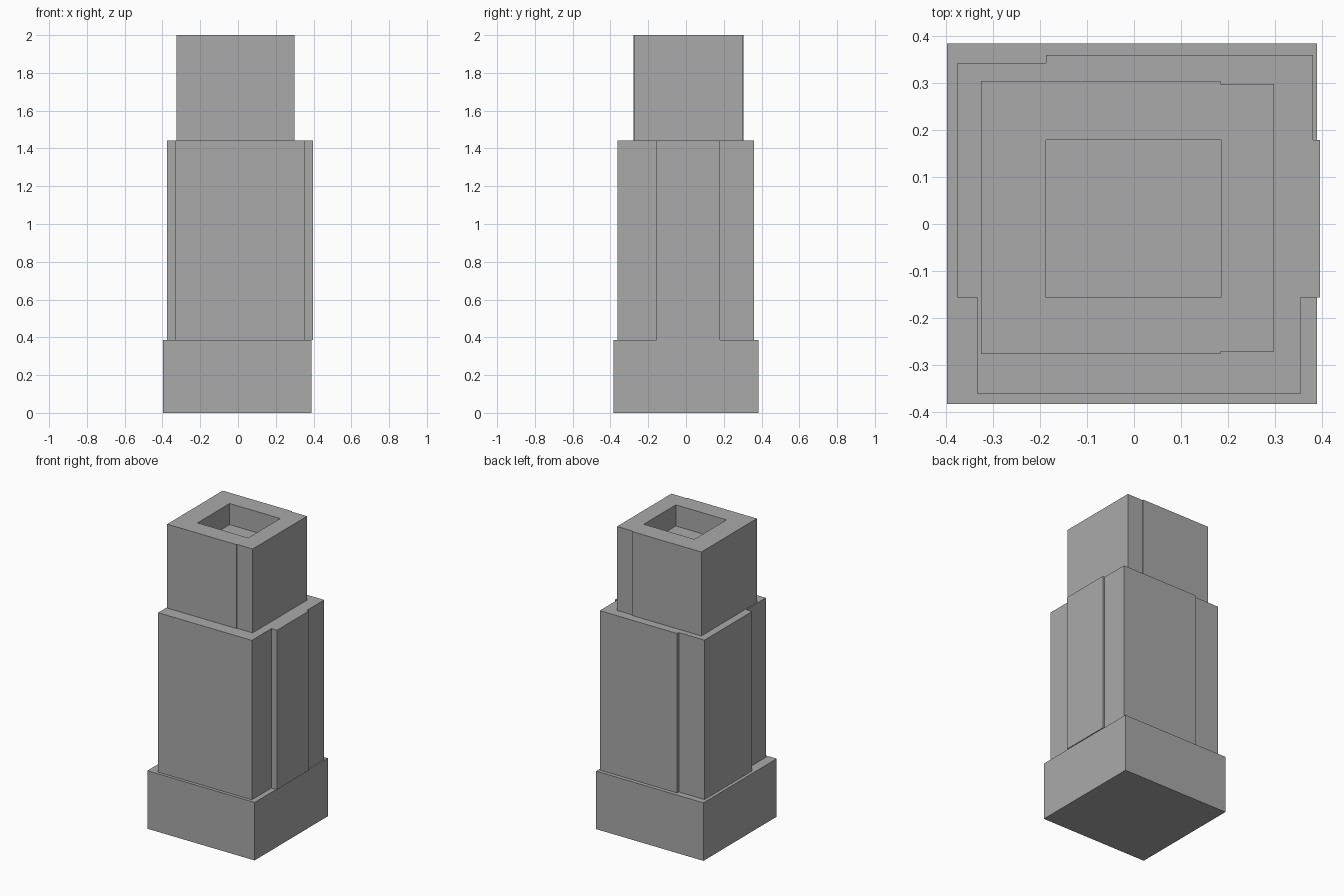
import bpy
import bmesh

if "Cube" in bpy.data.objects:
    bpy.data.objects.remove(bpy.data.objects["Cube"])

GREY = (0.4, 0.4, 0.4, 1.0)
grey = bpy.data.materials.new("stone_grey")
grey.use_nodes = True
grey.diffuse_color = GREY
grey.node_tree.nodes["Principled BSDF"].inputs["Base Color"].default_value = GREY


def rect(x0, x1, y0, y1):
    return [(x0, y0), (x1, y0), (x1, y1), (x0, y1)]


def prism(name, outline, bottom, top):
    """Extrude a flat outline straight up between two heights."""
    bm = bmesh.new()
    base = bm.faces.new([bm.verts.new((x, y, bottom)) for x, y in outline])
    raised = bmesh.ops.extrude_face_region(bm, geom=[base], use_keep_orig=True)
    verts = [v for v in raised["geom"] if isinstance(v, bmesh.types.BMVert)]
    bmesh.ops.translate(bm, verts=verts, vec=(0, 0, top - bottom))
    bmesh.ops.recalc_face_normals(bm, faces=bm.faces)
    mesh = bpy.data.meshes.new(name)
    bm.to_mesh(mesh)
    bm.free()
    mesh.materials.append(grey)
    obj = bpy.data.objects.new(name, mesh)
    bpy.context.collection.objects.link(obj)
    return obj


BASE_TOP, SHAFT_TOP, ROOF = 0.385, 1.443, 2.0
FRONT, BACK = -0.157, 0.179      # lines where the side walls step

# Base block
prism("base", rect(-0.398, 0.39, -0.383, 0.385), 0, BASE_TOP)

# Main shaft with stepped walls
shaft = [(-0.333, -0.362), (0.355, -0.362), (0.355, FRONT), (0.396, FRONT),
         (0.396, BACK), (0.381, BACK), (0.381, 0.36), (-0.187, 0.36),
         (-0.187, 0.343), (-0.376, 0.343), (-0.376, FRONT), (-0.333, FRONT)]
prism("main_shaft", shaft, BASE_TOP, SHAFT_TOP)

# Upper tower, slightly narrower on its left part
tower = [(-0.326, -0.277), (0.184, -0.277), (0.184, -0.272), (0.298, -0.272),
         (0.298, 0.298), (0.184, 0.298), (0.184, 0.305), (-0.326, 0.305)]
upper = prism("upper_tower", tower, SHAFT_TOP, ROOF)

# Square roof recess
cutter = prism("recess_cutter", rect(-0.187, 0.185, FRONT, BACK), ROOF - 0.14, ROOF + 0.1)
cutter.hide_render = True
cutter.hide_set(True)
cut = upper.modifiers.new("roof_recess", 'BOOLEAN')
cut.operation = 'DIFFERENCE'
cut.solver = 'EXACT'
cut.object = cutter

# Bake the recess and drop the cutter
bpy.context.view_layer.update()
graph = bpy.context.evaluated_depsgraph_get()
carved = bpy.data.meshes.new_from_object(upper.evaluated_get(graph))
upper.modifiers.clear()
upper.data = carved
bpy.data.objects.remove(cutter)
